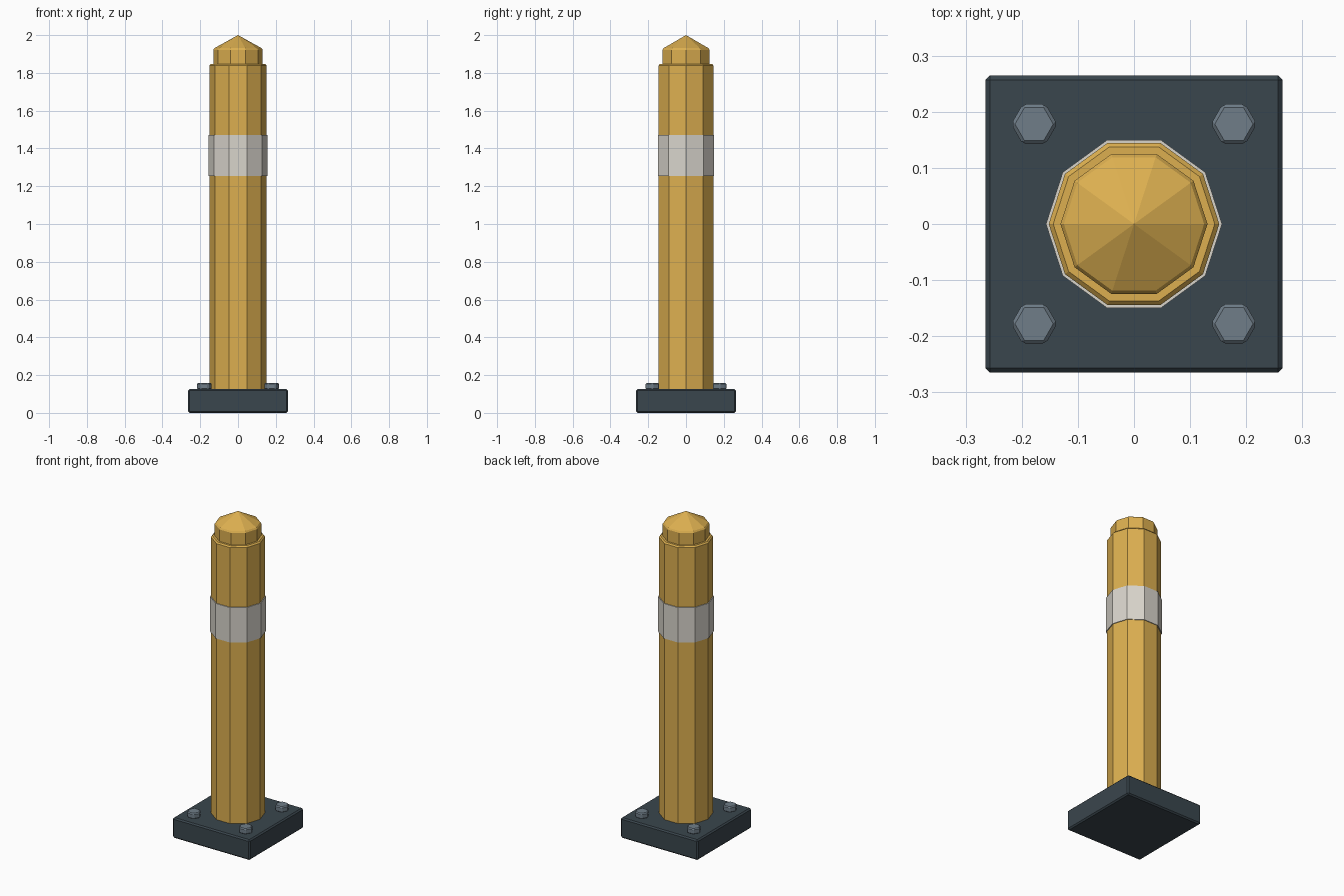
import bpy, bmesh, math

cube = bpy.data.objects.get("Cube")
if cube:
    bpy.data.objects.remove(cube, do_unlink=True)


def material(name, rgb):
    m = bpy.data.materials.new(name)
    m.use_nodes = True
    m.diffuse_color = (*rgb, 1)
    bsdf = next(n for n in m.node_tree.nodes if n.type == 'BSDF_PRINCIPLED')
    bsdf.inputs["Base Color"].default_value = (*rgb, 1)
    return m


yellow = material("warm yellow", (0.72, 0.43, 0.08))
white = material("off white", (0.69, 0.66, 0.60))
slate = material("dark slate", (0.042, 0.061, 0.075))
steel = material("steel grey", (0.16, 0.208, 0.25))


def finish(name, bm, mat, location=(0, 0, 0)):
    bmesh.ops.recalc_face_normals(bm, faces=bm.faces)
    mesh = bpy.data.meshes.new(name)
    bm.to_mesh(mesh)
    bm.free()
    mesh.materials.append(mat)
    obj = bpy.data.objects.new(name, mesh)
    obj.location = location
    bpy.context.collection.objects.link(obj)
    return obj


def lathe(name, profile, mat, sides=10):
    """Closed faceted solid from (radius, height) pairs; radius 0 is a tip."""
    bm = bmesh.new()
    rings = []
    for r, z in profile:
        count = sides if r else 1
        rings.append([bm.verts.new((r * math.cos(math.tau * i / sides),
                                    r * math.sin(math.tau * i / sides), z))
                      for i in range(count)])
    for low, high in zip(rings, rings[1:]):
        for i in range(sides):
            j = (i + 1) % sides
            if len(high) == 1:
                bm.faces.new((low[i], low[j], high[0]))
            else:
                bm.faces.new((low[i], low[j], high[j], high[i]))
    for ring in (rings[0], rings[-1]):
        if len(ring) > 1:
            bm.faces.new(ring)
    return finish(name, bm, mat)


def bevel_all(bm, width):
    bmesh.ops.bevel(bm, geom=bm.edges[:], offset=width, segments=1,
                    affect='EDGES', profile=0.5)


# Square base plate with chamfered edges
bm = bmesh.new()
bmesh.ops.create_cube(bm, size=1)
bmesh.ops.scale(bm, vec=(0.53, 0.53, 0.126), verts=bm.verts)
bevel_all(bm, 0.008)
finish("base_plate", bm, slate, (0, 0, 0.063))

# Ten-sided post, reflective band and pointed cap
lathe("post", [(0.144, 0.11), (0.152, 0.118), (0.152, 1.84), (0.144, 1.848)], yellow)
lathe("reflective_band", [(0.157, 1.253), (0.157, 1.47)], white)
lathe("cap", [(0.131, 1.83), (0.131, 1.922), (0.125, 1.931), (0, 2.0)], yellow)

# Four hexagonal anchor bolts
for side, x in (("left", 0.178), ("right", -0.178)):
    for end, y in (("front", -0.178), ("back", 0.178)):
        bm = bmesh.new()
        bmesh.ops.create_cone(bm, cap_ends=True, segments=6, radius1=0.041,
                              radius2=0.041, depth=0.036)
        # Turn a corner toward the sides
        corner = max(bm.verts, key=lambda v: v.co.x).co
        turn = -math.atan2(corner.y, corner.x)
        for v in bm.verts:
            cx, cy = v.co.x, v.co.y
            v.co.x = cx * math.cos(turn) - cy * math.sin(turn)
            v.co.y = cx * math.sin(turn) + cy * math.cos(turn)
        bevel_all(bm, 0.006)
        finish(f"bolt_{end}_{side}", bm, steel, (x, y, 0.141))
